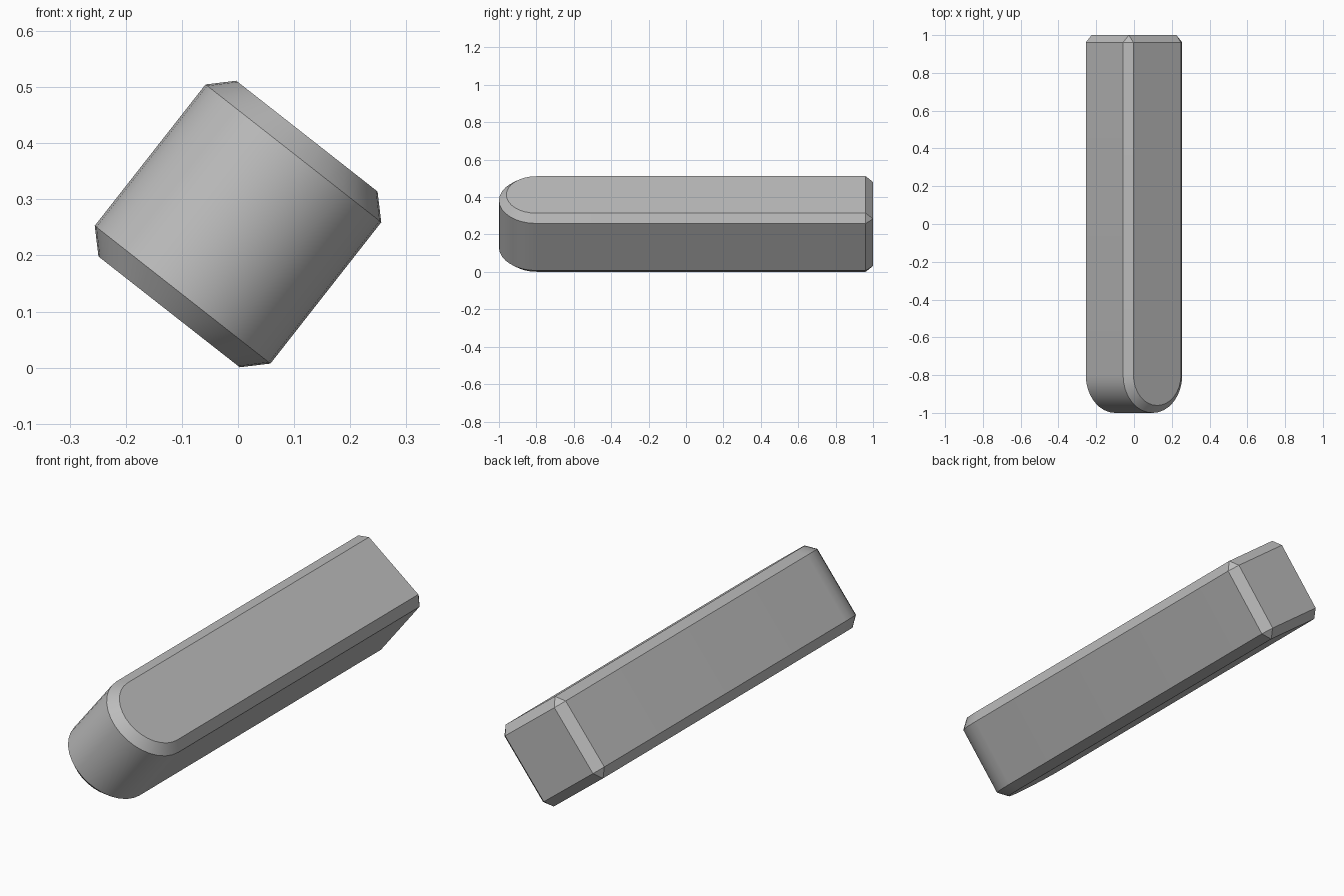
import bpy, bmesh
from math import sin, cos, pi, radians
from mathutils import Matrix

cube = bpy.data.objects.get("Cube")
if cube:
    bpy.data.objects.remove(cube, do_unlink=True)

HALF, CHAMFER, STEPS = 0.199, 0.039, 16

grey = bpy.data.materials.new("plain_grey")
grey.use_nodes = True
colour = (0.5, 0.5, 0.5, 1)
grey.diffuse_color = colour
grey.node_tree.nodes["Principled BSDF"].inputs["Base Color"].default_value = colour

# Outline: square back end, half-round front end
outline = [(HALF, 1), (-HALF, 1)]
for i in range(STEPS + 1):
    a = pi + pi * i / STEPS
    outline.append((HALF * cos(a), HALF - 1 + HALF * sin(a)))

# Extrude the outline into a bar, then tilt it about its length
bm = bmesh.new()
face = bm.faces.new([bm.verts.new((x, y, -HALF)) for x, y in outline])
extruded = bmesh.ops.extrude_face_region(bm, geom=[face])["geom"]
top = [v for v in extruded if isinstance(v, bmesh.types.BMVert)]
bmesh.ops.translate(bm, verts=top, vec=(0, 0, 2 * HALF))
bmesh.ops.recalc_face_normals(bm, faces=bm.faces)
tilt = Matrix.Translation((0, 0, 0.256)) @ Matrix.Rotation(radians(38.1), 4, 'Y')
bmesh.ops.transform(bm, matrix=tilt, verts=bm.verts)

mesh = bpy.data.meshes.new("rounded_bar")
bm.to_mesh(mesh)
bm.free()
mesh.materials.append(grey)
bar = bpy.data.objects.new("rounded_bar", mesh)
bpy.context.collection.objects.link(bar)

# Smooth round end with crisp chamfers on every hard edge
bpy.ops.object.select_all(action='DESELECT')
bar.select_set(True)
bpy.context.view_layer.objects.active = bar
bevel = bar.modifiers.new("chamfer", 'BEVEL')
bevel.width = CHAMFER
bevel.segments = 1
bevel.limit_method = 'ANGLE'
bevel.angle_limit = radians(40)
bpy.ops.object.modifier_apply(modifier=bevel.name)
bpy.ops.object.shade_smooth_by_angle(angle=radians(30))
